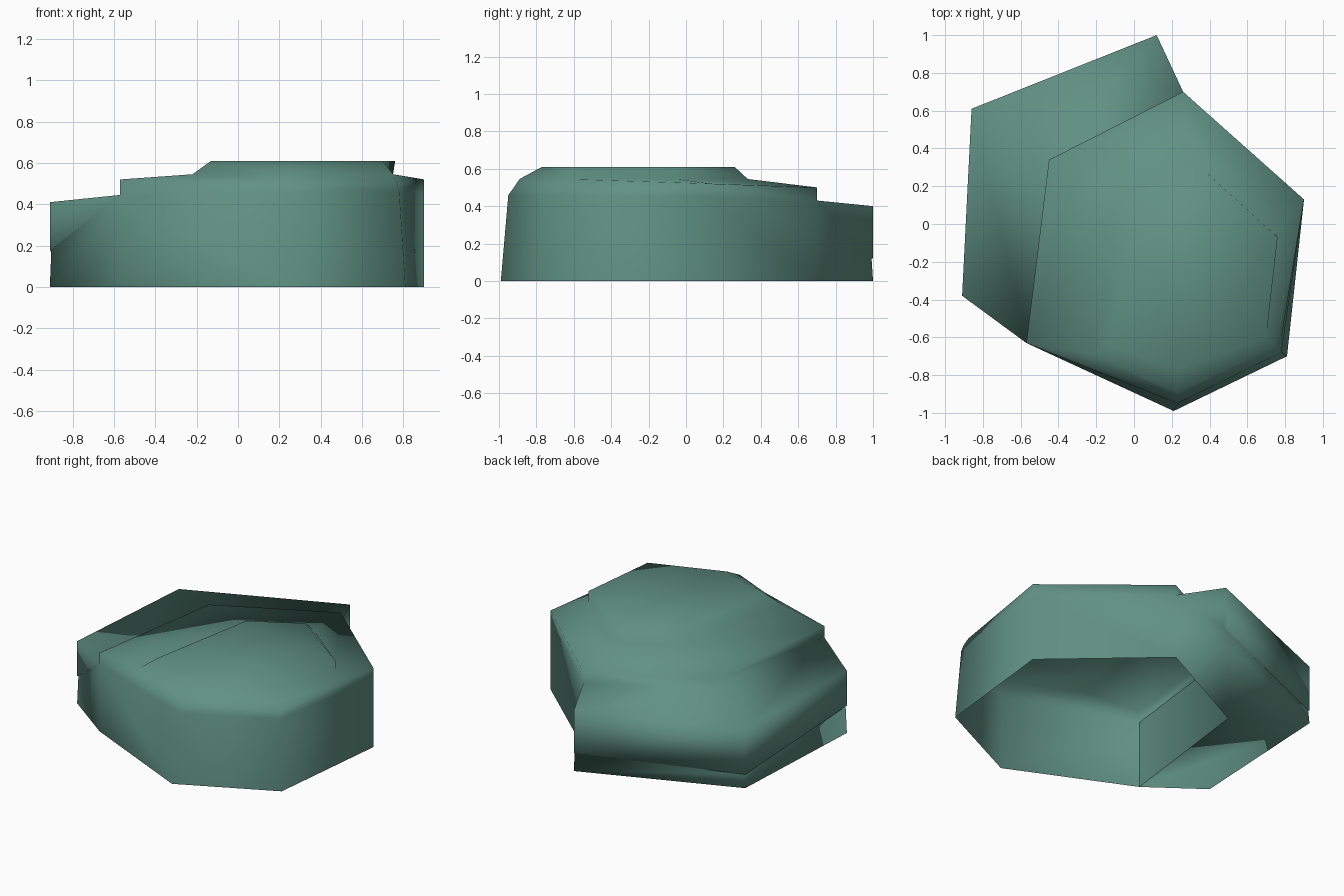
import bpy
import bmesh
from mathutils import Vector

old = bpy.data.objects.get("Cube")
if old:
    bpy.data.objects.remove(old, do_unlink=True)

# One flat green for the whole rock
green = bpy.data.materials.new("moss_green")
green.use_nodes = True
color = (0.12, 0.29, 0.23, 1)
green.diffuse_color = color
green.node_tree.nodes["Principled BSDF"].inputs["Base Color"].default_value = color


def finish(bm, name):
    mesh = bpy.data.meshes.new(name)
    bm.to_mesh(mesh)
    bm.free()
    mesh.materials.append(green)
    mesh.shade_smooth()
    obj = bpy.data.objects.new(name, mesh)
    bpy.context.collection.objects.link(obj)
    return obj


# Hexagonal outline of the main block, and the shelf corners beside it
hexagon = [(-.57, -.63), (-.45, .34), (.26, .70), (.90, .13), (.81, -.70), (.21, -.99)]
shelf = [(-.91, -.38), (-.86, .61), (.12, 1.0)]

bm = bmesh.new()


def ring(points, heights):
    return [bm.verts.new((x, y, z)) for (x, y), z in zip(points, heights)]


# Main block: stacked rings from the open base to the plateau
leaning = hexagon[:4] + [(.78, -.68), (.23, -.95)]
rim = hexagon[:4] + [(.77, -.67), (.23, -.92)]
step = [(-.22, -.69), (-.07, .14), (.32, .33), (.75, -.05), (.75, -.65), (.23, -.89)]
plateau = [(-.13, -.64), (0, .085), (.31, .26), (.76, -.07), (.70, -.60), (.24, -.77)]
base = ring(hexagon, [0] * 6)
shoulder = ring(leaning, [.445, .44, .43, .45, .46, .46])
rings = [base, shoulder,
         ring(rim, [.52, .50, .50, .52, .50, .50]),
         ring(step, [.545] * 6),
         ring(plateau, [.61] * 6)]
for level, (low, high) in enumerate(zip(rings, rings[1:])):
    for i in range(6):
        if level == 0 and i < 2:
            continue  # the shelf joins the block here
        j = (i + 1) % 6
        bm.faces.new((low[i], low[j], high[j], high[i]))
top = bm.faces.new(rings[-1])

# Shelf: top, outer wall with a fine lip, and underside
inset = [tuple(Vector(p) * .992) for p in shelf]
lip_heights = [.18, .09, .12]
shelf_rings = [ring(shelf, [.41, .39, .40]), ring(shelf, lip_heights),
               ring(inset, lip_heights), ring(shelf, [0] * 3)]
upper, foot = shelf_rings[0], shelf_rings[-1]
for i in range(2):
    bm.faces.new((shoulder[i], shoulder[i + 1], upper[i + 1], upper[i]))
    bm.faces.new((base[i], base[i + 1], foot[i + 1], foot[i]))
    for high, low in zip(shelf_rings, shelf_rings[1:]):
        bm.faces.new((high[i], high[i + 1], low[i + 1], low[i]))
for block, end in ((0, 0), (2, 2)):
    bm.faces.new([base[block], shoulder[block]] + [r[end] for r in shelf_rings])

bmesh.ops.recalc_face_normals(bm, faces=bm.faces)
top.normal_update()
if top.normal.z < 0:
    bmesh.ops.reverse_faces(bm, faces=bm.faces)

# Sharp line under the shelf lip
for i in range(2):
    edge = bm.edges.get((shelf_rings[2][i], shelf_rings[2][i + 1]))
    edge.smooth = False
finish(bm, "stepped_rock")

# Wall between the hollow block and the shelf
bm = bmesh.new()
low = ring(hexagon[:3], [0] * 3)
high = ring(hexagon[:3], [.445, .44, .43])
for i in range(2):
    bm.faces.new((low[i], low[i + 1], high[i + 1], high[i]))
bmesh.ops.reverse_faces(bm, faces=bm.faces)
finish(bm, "inner_wall")
